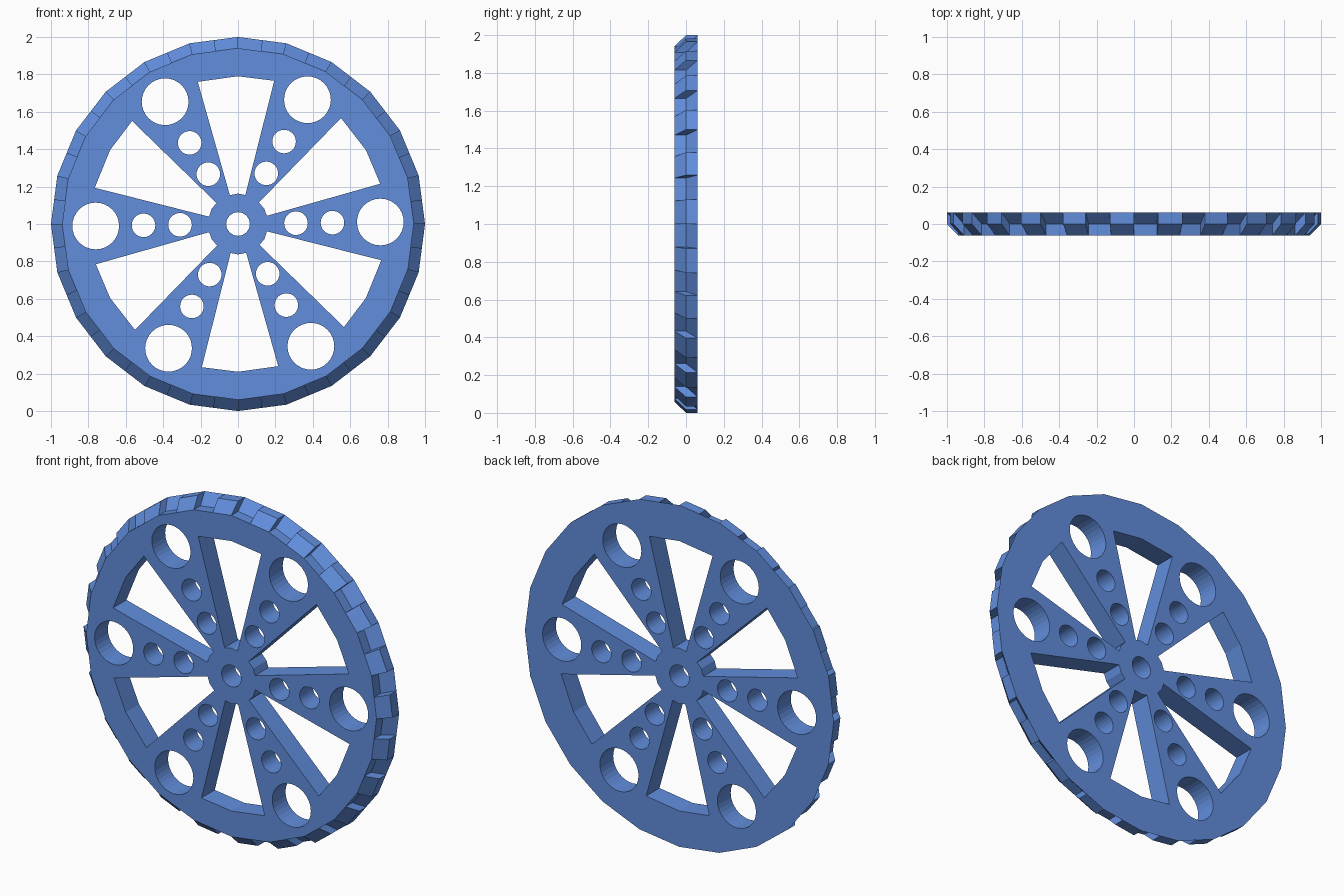
import bpy, bmesh
from math import sin, cos, radians, pi

if "Cube" in bpy.data.objects:
    bpy.data.objects.remove(bpy.data.objects["Cube"])

N = 24                      # rim sides
R_OUT, R_FRONT = 1.0, 0.94  # back and front rim radius
H = 0.0615                  # half thickness
TWIST = 0.8                 # spokes are turned slightly against the rim


def pt(deg, r, y):
    a = radians(deg)
    return (r * cos(a), y, 1 + r * sin(a))


def make_object(name, bm):
    bmesh.ops.recalc_face_normals(bm, faces=bm.faces[:])
    me = bpy.data.meshes.new(name)
    bm.to_mesh(me)
    bm.free()
    ob = bpy.data.objects.new(name, me)
    bpy.context.collection.objects.link(ob)
    return ob


# Wheel disc with an alternating stepped tread (48 half-side cells)
bm = bmesh.new()
rings = []
for i in range(2 * N):
    k = cos(pi / N) if i % 2 else 1.0   # odd points sit mid-side
    d = i * 180 / N
    rings.append([bm.verts.new(pt(d, r * k, y)) for r, y in
                  ((R_FRONT, -H), (R_FRONT, 0), (R_OUT, 0), (R_OUT, H))])
for i in range(2 * N):
    a, b = rings[i], rings[(i + 1) % (2 * N)]
    m = 2 if i % 2 == 0 else 1          # raised or recessed cell
    bm.faces.new((a[0], b[0], b[m], a[m]))
    bm.faces.new((a[m], b[m], b[3], a[3]))
    bm.faces.new((a[0], a[1], a[3], a[2]))   # step wall between cells
bm.faces.new([r[0] for r in rings])
bm.faces.new([r[3] for r in rings])
wheel = make_object("wheel", bm)

# Cutter: windows, spoke holes and axle hole
bm = bmesh.new()


def prism(points):
    lo = [bm.verts.new((x, -0.2, z)) for x, _, z in points]
    hi = [bm.verts.new((x, 0.2, z)) for x, _, z in points]
    n = len(points)
    bm.faces.new(lo)
    bm.faces.new(hi[::-1])
    for i in range(n):
        j = (i + 1) % n
        bm.faces.new((lo[i], lo[j], hi[j], hi[i]))


def hole(deg, dist, r):
    cx, _, cz = pt(deg, dist, 0)
    prism([(cx + r * cos(t * pi / 16), 0, cz + r * sin(t * pi / 16)) for t in range(32)])


hole(0, 0, 0.063)
for s in range(6):
    spoke, gap = s * 60 + TWIST, s * 60 + 30
    for dist, r in ((0.31, 0.063), (0.505, 0.063), (0.761, 0.125)):
        hole(spoke, dist, r)
    prism([pt(gap - 15 + TWIST, 0.16, 0), pt(gap - 15 + TWIST, 0.79, 0),
           pt(gap, 0.79, 0),
           pt(gap + 15 + TWIST, 0.79, 0), pt(gap + 15 + TWIST, 0.16, 0),
           pt(gap, 0.163, 0)])
cutter = make_object("hole_cutter", bm)
cutter.hide_render = True

# Cut, bake the result and drop the cutter
mod = wheel.modifiers.new("holes", 'BOOLEAN')
mod.operation = 'DIFFERENCE'
mod.solver = 'EXACT'
mod.object = cutter
dg = bpy.context.evaluated_depsgraph_get()
baked = bpy.data.meshes.new_from_object(wheel.evaluated_get(dg))
wheel.modifiers.clear()
wheel.data = baked
bpy.data.objects.remove(cutter)

# Blue paint
mat = bpy.data.materials.new("blue")
mat.diffuse_color = (0.12, 0.27, 0.72, 1)
mat.use_nodes = True
mat.node_tree.nodes["Principled BSDF"].inputs["Base Color"].default_value = mat.diffuse_color
wheel.data.materials.clear()
wheel.data.materials.append(mat)
